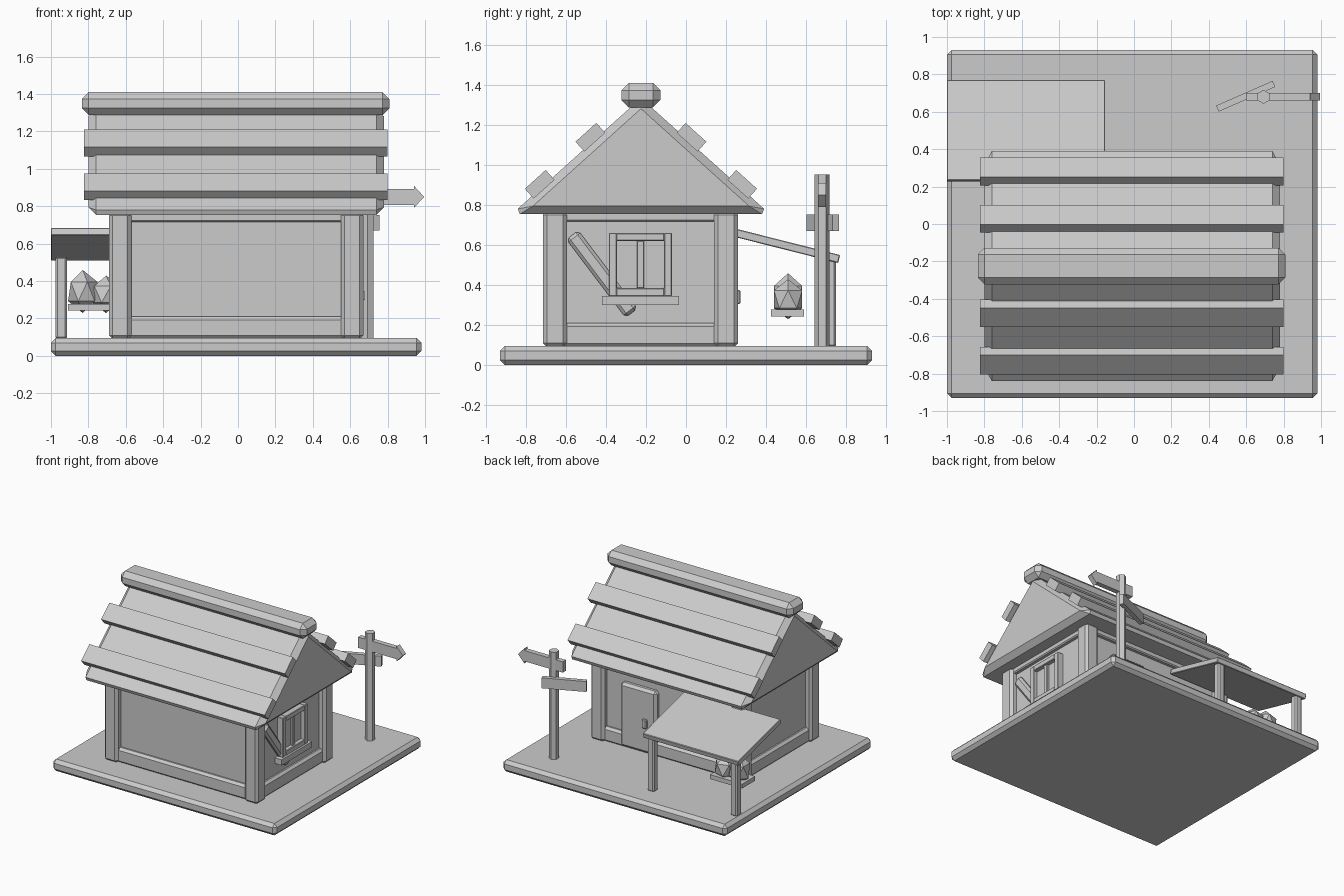
import bpy, bmesh, math
from mathutils import Matrix, Vector

if "Cube" in bpy.data.objects:
    bpy.data.objects.remove(bpy.data.objects["Cube"], do_unlink=True)

grey = bpy.data.materials.new("plain_grey")
grey.use_nodes = True
GREY = (0.6, 0.6, 0.6, 1)
grey.diffuse_color = GREY
grey.node_tree.nodes["Principled BSDF"].inputs["Base Color"].default_value = GREY


def finish(name, bm, bevel=0):
    """Turn a bmesh into a flat shaded object with chamfered edges."""
    bmesh.ops.recalc_face_normals(bm, faces=bm.faces)
    mesh = bpy.data.meshes.new(name)
    bm.to_mesh(mesh)
    bm.free()
    mesh.materials.append(grey)
    obj = bpy.data.objects.new(name, mesh)
    bpy.context.collection.objects.link(obj)
    if bevel:
        mod = obj.modifiers.new("chamfer", "BEVEL")
        mod.width = bevel
        mod.segments = 1
    return obj


def box(name, x, y, z, bevel=0):
    """Box from its (min, max) range on each axis."""
    bm = bmesh.new()
    bmesh.ops.create_cube(bm, size=1)
    for v in bm.verts:
        v.co = [(a + b) / 2 + c * (b - a) for (a, b), c in zip((x, y, z), v.co)]
    return finish(name, bm, bevel)


def turned_box(name, centre, size, angle, axis, bevel=0):
    """Box of a given size, turned about one axis."""
    obj = box(name, *[(-s / 2, s / 2) for s in size], bevel)
    obj.data.transform(Matrix.Translation(centre) @ Matrix.Rotation(angle, 4, axis))
    return obj


def prism(name, outline, depth, bevel=0):
    """Extrude an outline of 3D points along a depth vector."""
    bm = bmesh.new()
    face = bm.faces.new([bm.verts.new(p) for p in outline])
    ext = bmesh.ops.extrude_face_region(bm, geom=[face])
    moved = [g for g in ext["geom"] if isinstance(g, bmesh.types.BMVert)]
    bmesh.ops.translate(bm, verts=moved, vec=depth)
    return finish(name, bm, bevel)


# Ground slab
box("ground_slab", (-1, 0.98), (-0.93, 0.93), (0, 0.095), 0.025)

# Walls, corner posts and beams
X0, X1, Y0, Y1 = -0.69, 0.67, -0.715, 0.26
FLOOR, EAVE = 0.09, 0.77
box("walls", (X0 + 0.05, X1 - 0.05), (Y0 + 0.05, Y1 - 0.05), (FLOOR, EAVE))
for px, xr in (("left", (X1 - 0.12, X1)), ("right", (X0, X0 + 0.12))):
    for py, yr in (("front", (Y0, Y0 + 0.12)), ("back", (Y1 - 0.12, Y1))):
        box(f"{py}_{px}_post", xr, yr, (FLOOR, EAVE), 0.02)
for level, zr, bev in (("bottom", (FLOOR, 0.21), 0.018), ("top", (0.717, EAVE), 0.008)):
    for side, ya in (("front", Y0 + 0.02), ("back", Y1 - 0.08)):
        box(f"{side}_{level}_beam", (X0 + 0.06, X1 - 0.06), (ya, ya + 0.06), zr, bev)
    for side, xa in (("right", X0 + 0.02), ("left", X1 - 0.08)):
        box(f"{side}_{level}_beam", (xa, xa + 0.06), (Y0 + 0.06, Y1 - 0.06), zr, bev)

# Roof body, planks and ridge cap
RIDGE, MID = -0.225, -0.012
prism("roof", [(-0.8, RIDGE - 0.645, 0.754), (-0.8, RIDGE + 0.645, 0.754),
               (-0.8, RIDGE, 1.335)], (1.58, 0, 0), 0.04)
for side, s in (("front", -1), ("back", 1)):
    for row, out, top in (("upper", 0.275, 1.163), ("lower", 0.528, 0.928)):
        tilt = math.radians(42)
        centre = Vector((MID, RIDGE + s * (out - 0.033 * math.sin(tilt)),
                         top - 0.033 * math.cos(tilt)))
        turned_box(f"{side}_{row}_plank", centre, (1.625, 0.14, 0.066), -s * tilt, "X")
box("ridge_cap", (-0.835, 0.81), (RIDGE - 0.098, RIDGE + 0.098), (1.288, 1.41), 0.037)

# Window: frame ring, pane, mullion and sill
WY, WZ = -0.2275, 0.5025
box("window_pane", (0.6, 0.635), (WY - 0.13, WY + 0.13), (WZ - 0.13, WZ + 0.13))
for s, a, b in ((-1, "back", "bottom"), (1, "front", "top")):
    yc, zc = WY + s * 0.1375, WZ + s * 0.1375
    box(f"window_{a}_jamb", (0.6, 0.668), (yc - 0.02, yc + 0.02), (WZ - 0.158, WZ + 0.158), 0.004)
    box(f"window_{b}_rail", (0.6, 0.668), (WY - 0.12, WY + 0.12), (zc - 0.02, zc + 0.02), 0.004)
box("window_mullion", (0.6, 0.655), (WY - 0.018, WY + 0.018), (WZ - 0.12, WZ + 0.12), 0.004)
box("window_sill", (0.6, 0.68), (-0.42, -0.035), (0.3, 0.345))

# Diagonal wall brace behind the window
turned_box("wall_brace", (0.625, -0.42, 0.455), (0.05, 0.075, 0.49), math.atan2(-0.28, -0.37) + math.pi, "X", 0.016)

# Door and handle
box("door", (0.09, 0.41), (0.18, 0.252), (0.1, 0.61), 0.02)
box("door_handle", (0.165, 0.205), (0.24, 0.272), (0.305, 0.375), 0.006)

# Lean-to awning with two posts
prism("awning", [(-1, 0.235, 0.685), (-1, 0.77, 0.55), (-1, 0.76, 0.51), (-1, 0.225, 0.645)],
      (0.845, 0, 0), 0.004)
for side, x in (("right", -0.945), ("left", -0.21)):
    box(f"awning_{side}_post", (x - 0.03, x + 0.03), (0.69, 0.75), (FLOOR, 0.53), 0.01)

# Shelf with two faceted stones
box("shelf", (-0.91, -0.625), (0.425, 0.59), (0.2425, 0.2775))
for n, x, h in (("large", -0.83, 0.115), ("small", -0.705, 0.1)):
    bm = bmesh.new()
    bmesh.ops.create_icosphere(bm, subdivisions=1, radius=1)
    bmesh.ops.scale(bm, verts=bm.verts, vec=(0.088, 0.083, h))
    bmesh.ops.translate(bm, verts=bm.verts, vec=(x, 0.51, 0.229 + h))
    finish(f"{n}_stone", bm)

# Signpost: hexagonal pole, arrow board and angled board
PX, PY = 0.6925, 0.68
prism("sign_pole", [(PX + 0.037 * math.sin(i * math.pi / 3), PY + 0.037 * math.cos(i * math.pi / 3), FLOOR)
                    for i in range(6)], (0, 0, 0.862))
prism("arrow_board", [(0.6, 0.66, 0.807), (0.94, 0.66, 0.807), (0.94, 0.66, 0.79), (0.995, 0.66, 0.85),
                      (0.94, 0.66, 0.91), (0.94, 0.66, 0.893), (0.6, 0.66, 0.893)], (0, 0.04, 0))
turned_box("angled_board", (0.597, 0.683, 0.711), (0.33, 0.035, 0.083), math.radians(23.6), "Z")
